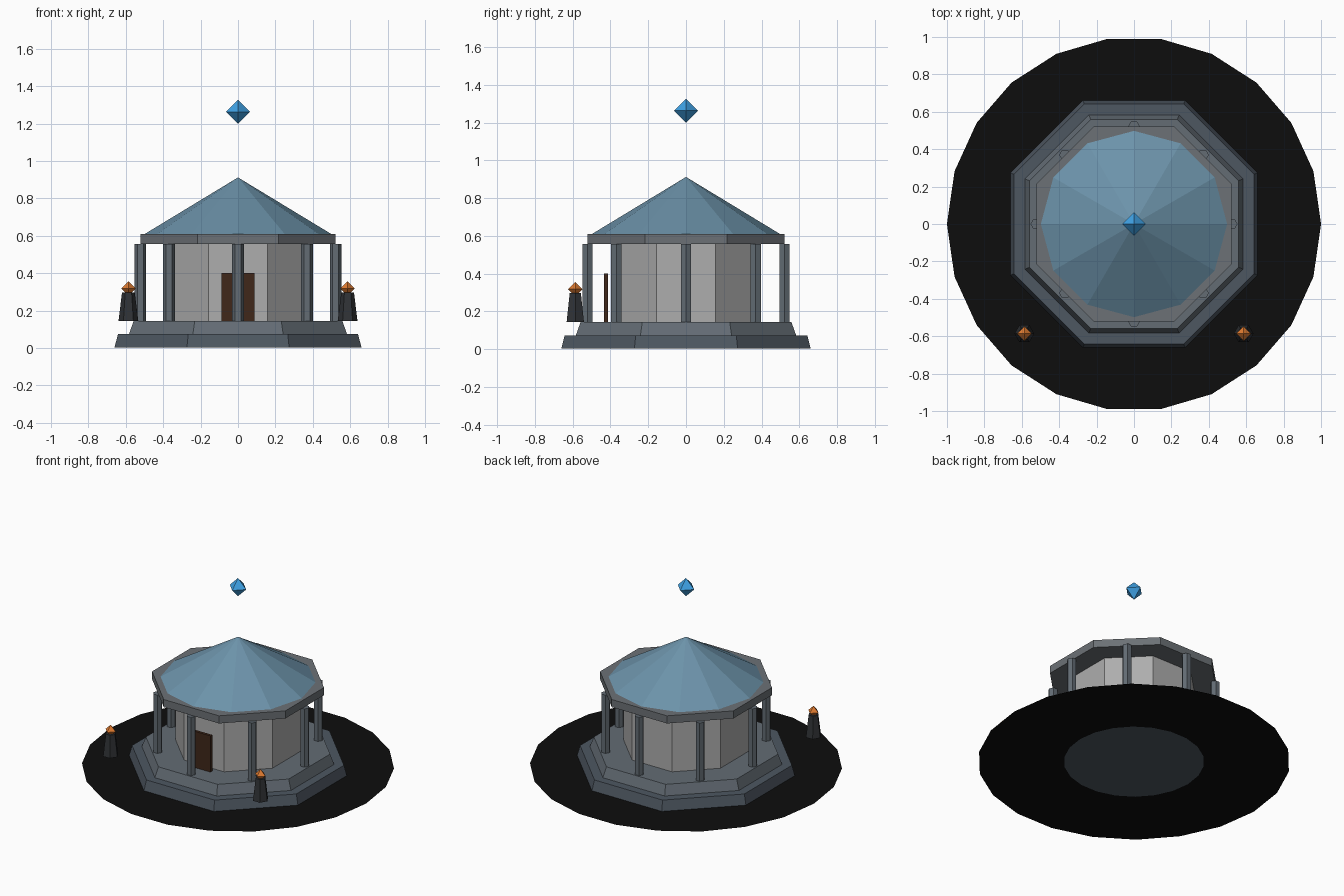
import bpy, bmesh, math
from mathutils import Matrix

if "Cube" in bpy.data.objects:
    bpy.data.objects.remove(bpy.data.objects["Cube"])

OCT = math.cos(math.pi / 8)  # apothem / radius of an octagon


def mat(name, r, g, b):
    m = bpy.data.materials.new(name)
    m.diffuse_color = (r, g, b, 1)
    m.use_nodes = True
    m.node_tree.nodes["Principled BSDF"].inputs["Base Color"].default_value = m.diffuse_color
    return m


LOWER = mat("dark_stone", 0.075, 0.095, 0.12)
STONE = mat("stone", 0.125, 0.15, 0.175)
SLAB = mat("pale_stone", 0.15, 0.165, 0.18)
WALL = mat("plaster", 0.42, 0.42, 0.42)
ROOF = mat("roof_blue", 0.15, 0.29, 0.40)
BLACK = mat("black_ground", 0.004, 0.004, 0.004)
WOOD = mat("dark_wood", 0.05, 0.02, 0.01)
IRON = mat("dark_iron", 0.03, 0.033, 0.037)
FLAME = mat("flame_orange", 0.75, 0.2, 0.03)
CRYSTAL = mat("crystal_blue", 0.05, 0.36, 0.78)


def finish(name, bm, material):
    me = bpy.data.meshes.new(name)
    bm.to_mesh(me)
    bm.free()
    me.materials.append(material)
    ob = bpy.data.objects.new(name, me)
    bpy.context.collection.objects.link(ob)
    return ob


def prism(name, sides, r1, r2, z1, z2, material, x=0, y=0, turn=0.0):
    """Upright frustum between two heights; turn = angle of first corner."""
    bm = bmesh.new()
    rings = []
    for r, z in ((r1, z1), (r2, z2)):
        if r == 0:
            rings.append([bm.verts.new((x, y, z))] * sides)
            continue
        angles = [turn + 2 * math.pi * i / sides for i in range(sides)]
        rings.append([bm.verts.new((x + r * math.cos(a), y + r * math.sin(a), z)) for a in angles])
    lo, hi = rings
    for i in range(sides):
        j = (i + 1) % sides
        bm.faces.new((lo[i], lo[j], hi[j], hi[i]) if r2 else (lo[i], lo[j], hi[i]))
    bm.faces.new(lo[::-1])
    if r2:
        bm.faces.new(hi)
    return finish(name, bm, material)


def octahedron(name, r, x, y, z, material):
    bm = bmesh.new()
    mid = [bm.verts.new((x + r * math.cos(k * math.pi / 2), y + r * math.sin(k * math.pi / 2), z)) for k in range(4)]
    top, bottom = bm.verts.new((x, y, z + r)), bm.verts.new((x, y, z - r))
    for k in range(4):
        a, b = mid[k], mid[(k + 1) % 4]
        bm.faces.new((a, b, top))
        bm.faces.new((b, a, bottom))
    return finish(name, bm, material)


# flat ground ring
bm = bmesh.new()
N = 22
ring = [[bm.verts.new((r * math.cos(2 * math.pi * i / N), r * math.sin(2 * math.pi * i / N), 0))
         for i in range(N)] for r in (0.45, 1.0)]
for i in range(N):
    j = (i + 1) % N
    bm.faces.new((ring[0][i], ring[1][i], ring[1][j], ring[0][j]))
finish("ground_ring", bm, BLACK)

# stepped octagonal base, walls and roof
T = math.pi / 8
prism("lower_step", 8, 0.66 / OCT, 0.642 / OCT, 0.003, 0.074, LOWER, turn=T)
prism("upper_step", 8, 0.583 / OCT, 0.558 / OCT, 0.074, 0.144, STONE, turn=T)
prism("hall_walls", 8, 0.41, 0.41, 0.144, 0.556, WALL, turn=T)
prism("roof_slab", 8, 0.521 / OCT, 0.521 / OCT, 0.556, 0.61, SLAB, turn=T)
prism("roof_cone", 12, 0.498, 0, 0.61, 0.912, ROOF)

# eight hexagonal columns
for k in range(8):
    a = k * math.pi / 4
    prism(f"column_{k + 1}", 6, 0.031, 0.031, 0.144, 0.556, STONE,
          x=0.522 * math.cos(a), y=0.522 * math.sin(a))

# door panel at the front
bm = bmesh.new()
bmesh.ops.create_cube(bm, size=1, matrix=Matrix.Translation((0, -0.423, 0.272)) @ Matrix.Diagonal((0.176, 0.02, 0.256, 1)))
finish("door", bm, WOOD)

# pair of braziers
for side, x in (("left", -0.586), ("right", 0.586)):
    prism(f"{side}_brazier_stand", 6, 0.053, 0.034, 0.144, 0.298, IRON, x=x, y=-0.586)
    octahedron(f"{side}_brazier_flame", 0.039, x, -0.586, 0.318, FLAME)

# floating crystal
octahedron("crystal", 0.064, 0, 0, 1.263, CRYSTAL)
